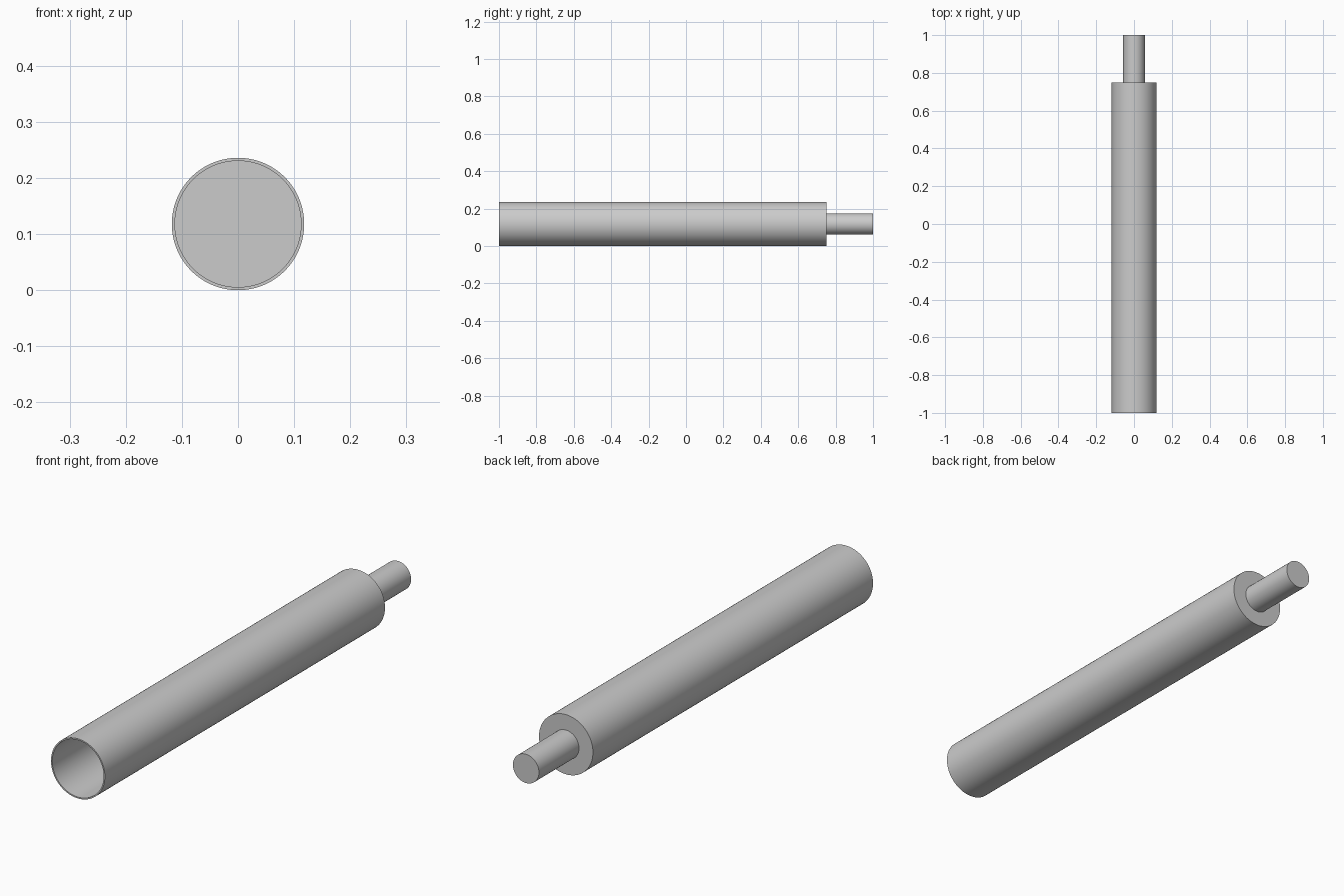
import bpy, bmesh, math
from mathutils import Vector

if "Cube" in bpy.data.objects:
    bpy.data.objects.remove(bpy.data.objects["Cube"])

R = 0.118      # outer radius of the tube, also the height of its axis
SIDES = 96


def lathe(name, profile):
    """Turn (radius, y) points around the y axis; radius 0 becomes a flat cap."""
    bm = bmesh.new()
    rings = []
    for r, y in profile:
        if r == 0:
            continue
        rings.append([bm.verts.new((r * math.cos(2 * math.pi * i / SIDES), y,
                                    R + r * math.sin(2 * math.pi * i / SIDES)))
                      for i in range(SIDES)])
    for a, b in zip(rings, rings[1:]):
        for i in range(SIDES):
            j = (i + 1) % SIDES
            bm.faces.new((a[i], b[i], b[j], a[j]))
    if profile[0][0] == 0:
        bm.faces.new(rings[0])
    if profile[-1][0] == 0:
        bm.faces.new(list(reversed(rings[-1])))
    bm.normal_update()
    # make the normals face outwards, judged by the end cap pointing to +y
    cap = max(bm.faces, key=lambda f: f.calc_center_median().y)
    if cap.normal.dot(Vector((0, 1, 0))) < 0:
        bmesh.ops.reverse_faces(bm, faces=bm.faces[:])
    mesh = bpy.data.meshes.new(name)
    bm.to_mesh(mesh)
    bm.free()
    ob = bpy.data.objects.new(name, mesh)
    bpy.context.collection.objects.link(ob)
    bpy.ops.object.select_all(action='DESELECT')
    ob.select_set(True)
    bpy.context.view_layer.objects.active = ob
    bpy.ops.object.shade_smooth_by_angle(angle=math.radians(30))
    return ob


# hollow tube: inner floor, bore, open front rim, outer wall, back shoulder
lathe("hollow_tube", [(0, 0.744), (0.1125, 0.744), (0.1125, -1), (R, -1),
                      (R, 0.75), (0, 0.75)])

# narrow rod on the closed end
lathe("end_rod", [(0.057, 0.75), (0.057, 1), (0, 1)])
